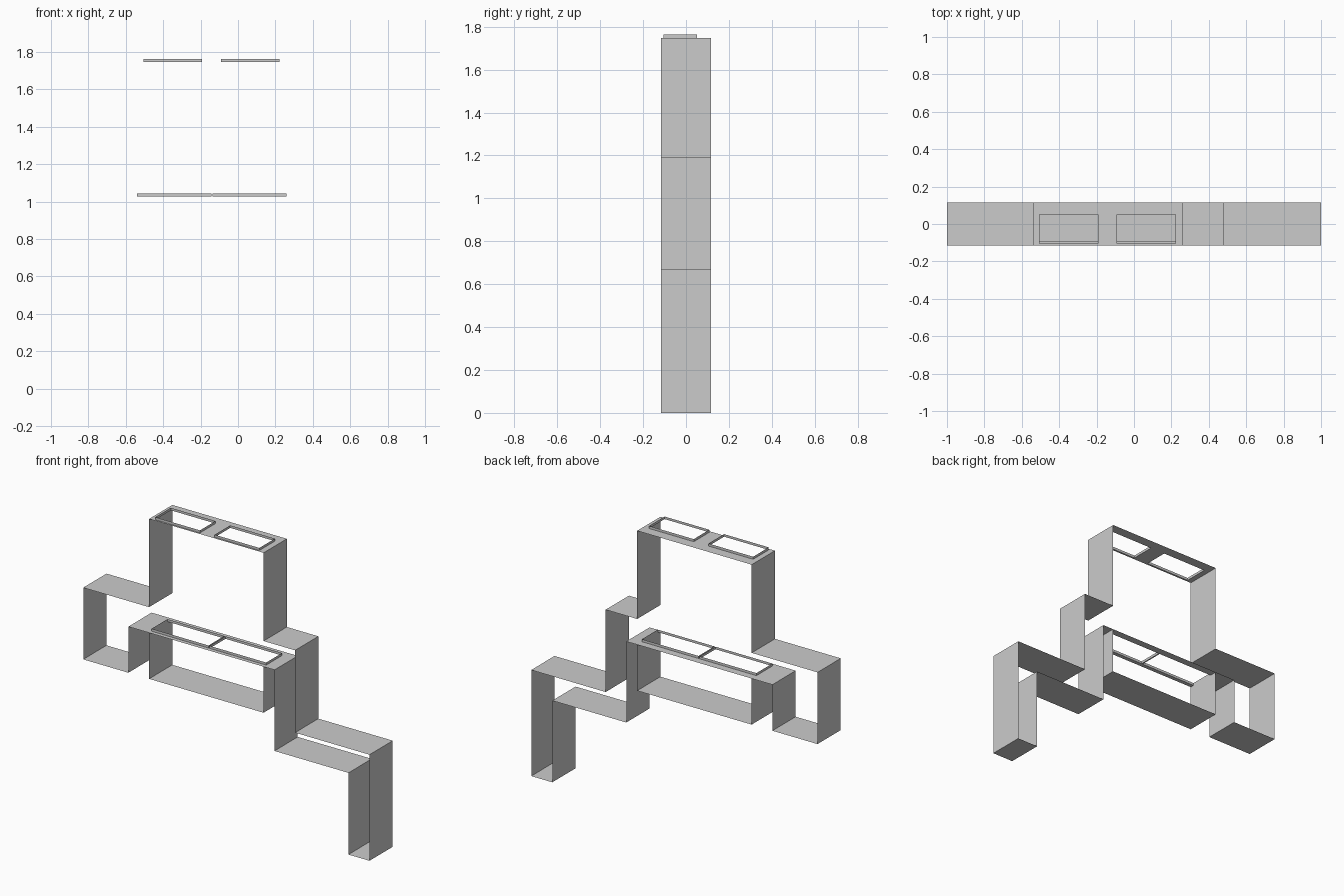
import bpy
import bmesh

if "Cube" in bpy.data.objects:
    bpy.data.objects.remove(bpy.data.objects["Cube"])

D = 0.116                     # half depth of every ribbon
TOP, DECK, RIM = 1.747, 1.028, 0.016


def finish(name, bm):
    bmesh.ops.remove_doubles(bm, verts=bm.verts, dist=1e-5)
    mesh = bpy.data.meshes.new(name)
    bm.to_mesh(mesh)
    bm.free()
    bpy.context.collection.objects.link(bpy.data.objects.new(name, mesh))


def quad(bm, *pts):
    bm.faces.new([bm.verts.new(p) for p in pts])


def ribbon(name, path):
    """Thin sheet: an xz path swept through the depth."""
    bm = bmesh.new()
    for (x0, z0), (x1, z1) in zip(path, path[1:]):
        quad(bm, (x0, -D, z0), (x1, -D, z1), (x1, D, z1), (x0, D, z0))
    finish(name, bm)


def holed_plate(name, x0, x1, z, holes, y0, y1):
    """Flat sheet with rectangular openings in a row."""
    bm = bmesh.new()
    xs = [x0] + [x for h in holes for x in h] + [x1]
    ys = [-D, y0, y1, D]
    for i in range(len(xs) - 1):
        for j in range(3):
            if j == 1 and i % 2 == 1:
                continue
            a, b, c, d = xs[i], xs[i + 1], ys[j], ys[j + 1]
            quad(bm, (a, c, z), (b, c, z), (b, d, z), (a, d, z))
    finish(name, bm)


def rims(name, z, holes, y0, y1):
    """Low upright wall around each opening."""
    bm = bmesh.new()
    for a, b in holes:
        ring = [(a, y0), (b, y0), (b, y1), (a, y1)]
        for p, q in zip(ring, ring[1:] + ring[:1]):
            quad(bm, (*p, z), (*q, z), (*q, z + RIM), (*p, z + RIM))
    finish(name, bm)


# Upper plate with two raised openings
upper = [(-0.505, -0.193), (-0.09, 0.222)]
holed_plate("upper_plate", -0.54, 0.26, TOP, upper, -0.104, 0.051)
rims("upper_rims", TOP, upper, -0.104, 0.051)

# Lower plate with two wide openings and a narrow divider
lower = [(-0.54, -0.143), (-0.135, 0.26)]
holed_plate("lower_plate", -0.685, 0.336, DECK, lower, -0.09, 0.068)
rims("lower_rims", DECK, lower, -0.09, 0.068)

# Stepped outer walls
ribbon("left_steps", [(-0.54, TOP), (-0.54, 1.19), (-1, 1.19), (-1, 0.737),
                      (-0.685, 0.737), (-0.685, DECK)])
ribbon("right_steps", [(0.26, TOP), (0.26, 1.19), (0.48, 1.19), (0.48, 0.67),
                       (1, 0.67), (1, 0), (0.853, 0), (0.853, 0.516),
                       (0.336, 0.516), (0.336, DECK)])

# Trough hanging under the lower plate
ribbon("trough", [(-0.54, DECK), (-0.54, 0.737), (0.26, 0.737), (0.26, DECK)])
